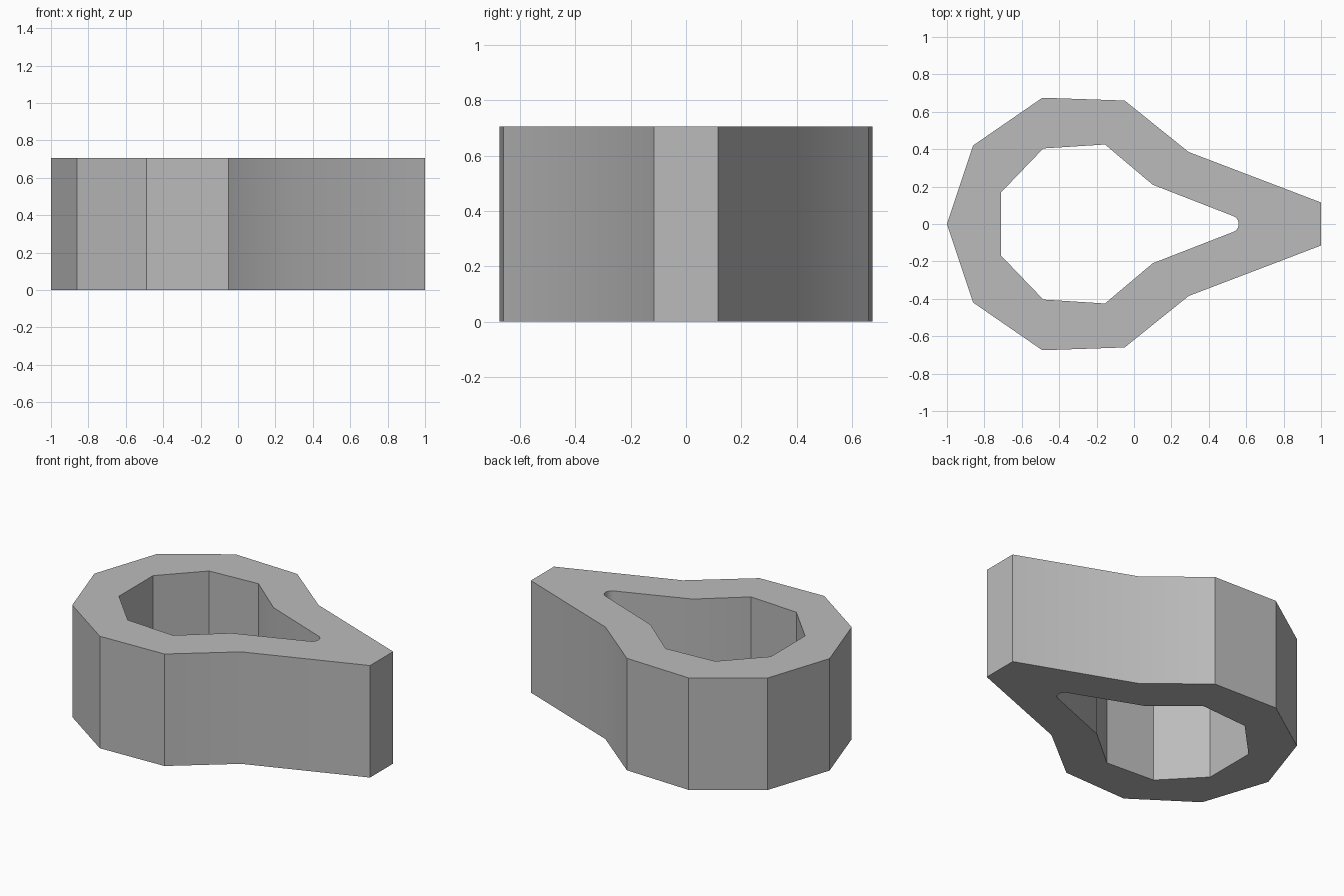
import bpy
import bmesh
import math
from mathutils import Vector

HEIGHT = 0.705

cube = bpy.data.objects.get("Cube")
if cube:
    bpy.data.objects.remove(cube, do_unlink=True)


def mirrored(half):
    """Close a half outline by reflecting it across the x axis."""
    return half + [(x, -y) for x, y in reversed(half) if y > 1e-6]


# Outer outline: faceted round body tapering to a blunt end
outer = mirrored([(-1, 0), (-0.86, 0.42), (-0.49, 0.675), (-0.05, 0.66),
                  (0.292, 0.385), (1, 0.115)])

# Inner opening: faceted hole narrowing to a small rounded tip
radius, steps = 0.045, 5
tip = [(0.515 + radius * math.cos(a), radius * math.sin(a))
       for a in (math.radians(69) * (1 - i / steps) for i in range(steps + 1))]
inner = mirrored([(-0.71, 0.17), (-0.485, 0.404), (-0.155, 0.425),
                  (0.10, 0.21)] + tip)

# Flat ring between the outlines, raised into a solid
bm = bmesh.new()
edges = []
for loop in (outer, inner):
    verts = [bm.verts.new((x, y, 0)) for x, y in loop]
    edges += [bm.edges.new((v, verts[(i + 1) % len(verts)]))
              for i, v in enumerate(verts)]
bmesh.ops.triangle_fill(bm, edges=edges, use_beauty=True, normal=(0, 0, 1))
raised = bmesh.ops.extrude_face_region(bm, geom=bm.faces[:], use_keep_orig=True)
bmesh.ops.translate(bm, vec=Vector((0, 0, HEIGHT)),
                    verts=[g for g in raised["geom"]
                           if isinstance(g, bmesh.types.BMVert)])
bmesh.ops.recalc_face_normals(bm, faces=bm.faces[:])
mesh = bpy.data.meshes.new("teardrop_ring")
bm.to_mesh(mesh)
bm.free()

ring = bpy.data.objects.new("teardrop_ring", mesh)
bpy.context.collection.objects.link(ring)

# Plain grey material
grey = bpy.data.materials.new("plain grey")
grey.use_nodes = True
color = (0.5, 0.5, 0.5, 1)
grey.diffuse_color = color
grey.node_tree.nodes["Principled BSDF"].inputs["Base Color"].default_value = color
mesh.materials.append(grey)

# Smooth the shallow corners, keep the facets sharp
bpy.ops.object.select_all(action="DESELECT")
ring.select_set(True)
bpy.context.view_layer.objects.active = ring
bpy.ops.object.shade_smooth_by_angle(angle=math.radians(30))
